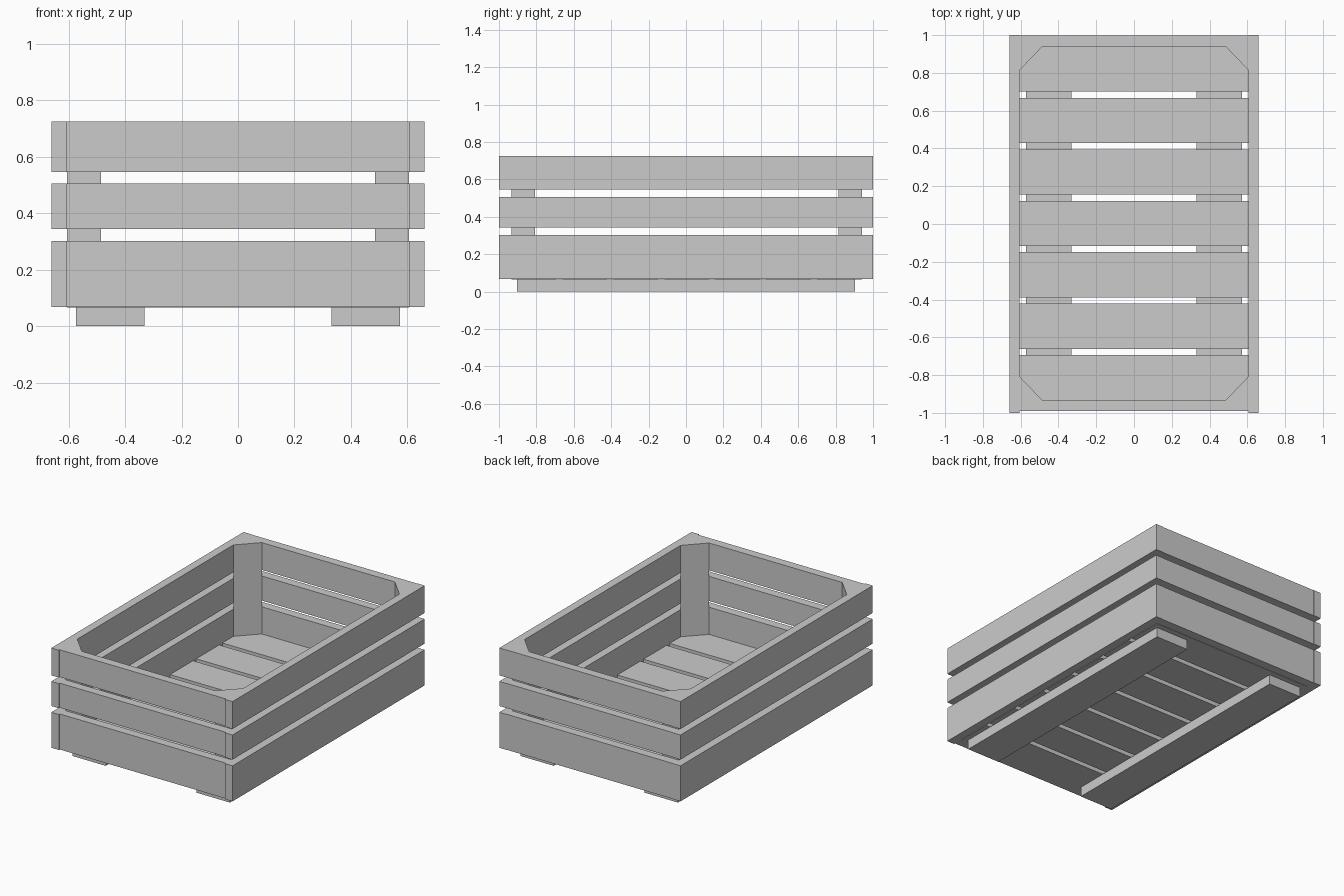
import bpy, bmesh

if "Cube" in bpy.data.objects:
    bpy.data.objects.remove(bpy.data.objects["Cube"])


def prism(name, outline, z0, z1):
    """Extrude a plan outline vertically from z0 to z1."""
    bm = bmesh.new()
    face = bm.faces.new([bm.verts.new((x, y, z0)) for x, y in outline])
    ext = bmesh.ops.extrude_face_region(bm, geom=[face])
    top = [g for g in ext["geom"] if isinstance(g, bmesh.types.BMVert)]
    bmesh.ops.translate(bm, verts=top, vec=(0, 0, z1 - z0))
    bmesh.ops.recalc_face_normals(bm, faces=bm.faces)
    mesh = bpy.data.meshes.new(name)
    bm.to_mesh(mesh)
    bm.free()
    ob = bpy.data.objects.new(name, mesh)
    bpy.context.collection.objects.link(ob)
    return ob


def board(name, x0, x1, y0, y1, z0, z1):
    return prism(name, [(x0, y0), (x1, y0), (x1, y1), (x0, y1)], z0, z1)


IN_X, OUT_X = 0.605, 0.66
FRONT, BACK = -0.933, 0.94
FLOOR_Z, FLOOR_TOP, TOP = 0.065, 0.123, 0.725

# Three rows of wall slats
for row, (z0, z1) in enumerate([(0.068, 0.302), (0.343, 0.505), (0.545, TOP)], 1):
    board(f"left_slat_{row}", -OUT_X, -IN_X, -1, 1, z0, z1)
    board(f"right_slat_{row}", IN_X, OUT_X, -1, 1, z0, z1)
    board(f"front_slat_{row}", -IN_X, IN_X, -0.991, FRONT, z0, z1)
    board(f"back_slat_{row}", -IN_X, IN_X, BACK, 0.998, z0, z1)

# Triangular corner posts
for sx, side in ((-1, "left"), (1, "right")):
    for y, dy, end in ((FRONT, 0.125, "front"), (BACK, -0.125, "back")):
        prism(f"{end}_{side}_post",
              [(sx * IN_X, y), (sx * 0.485, y), (sx * IN_X, y + dy)],
              FLOOR_TOP, TOP)

# Seven floor slats
width = 0.239
pitch = (BACK - FRONT - width) / 6
for i in range(7):
    y = FRONT + i * pitch
    board(f"floor_slat_{i + 1}", -IN_X, IN_X, y, y + width, FLOOR_Z, FLOOR_TOP)

# Two runners underneath
board("left_runner", -0.573, -0.331, -0.903, 0.903, 0, FLOOR_Z)
board("right_runner", 0.331, 0.573, -0.903, 0.903, 0, FLOOR_Z)
